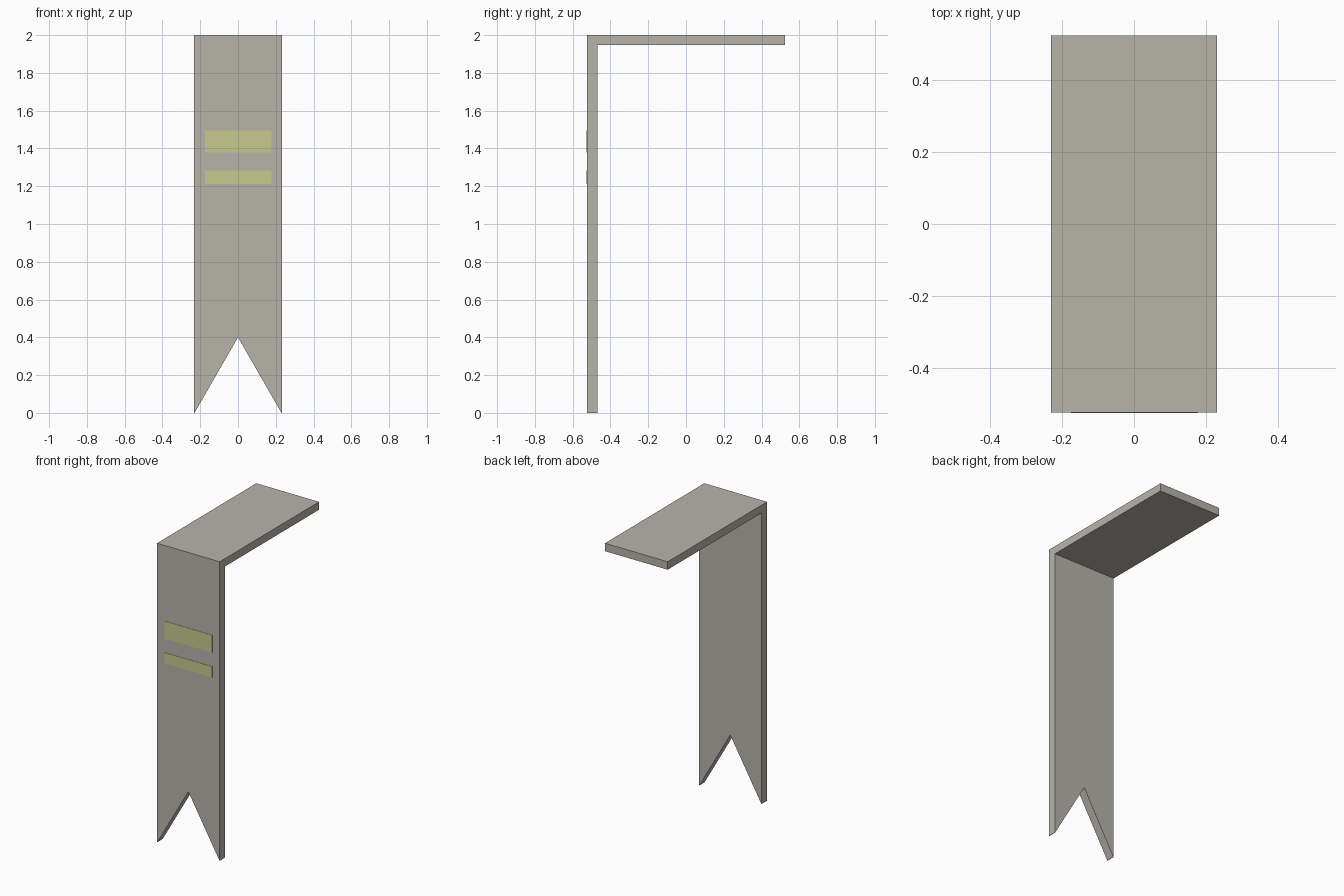
import bpy
import bmesh
from mathutils import Vector

if "Cube" in bpy.data.objects:
    bpy.data.objects.remove(bpy.data.objects["Cube"])

HALF_W = 0.232            # half width of the bent strip
FRONT, BACK = -0.525, 0.525
TOP = 2.0


def material(name, rgb):
    """Flat material from sRGB 0-255 values."""
    mat = bpy.data.materials.new(name)
    lin = [((c / 255 + 0.055) / 1.055) ** 2.4 for c in rgb]
    mat.diffuse_color = (*lin, 1.0)
    mat.use_nodes = True
    mat.node_tree.nodes["Principled BSDF"].inputs["Base Color"].default_value = mat.diffuse_color
    return mat


def prism(name, points, direction, mat):
    """Flat polygon extruded along a direction into a closed solid."""
    bm = bmesh.new()
    face = bm.faces.new([bm.verts.new(p) for p in points])
    new = bmesh.ops.extrude_face_region(bm, geom=[face])["geom"]
    verts = [g for g in new if isinstance(g, bmesh.types.BMVert)]
    bmesh.ops.translate(bm, verts=verts, vec=Vector(direction))
    bmesh.ops.recalc_face_normals(bm, faces=bm.faces)
    mesh = bpy.data.meshes.new(name)
    bm.to_mesh(mesh)
    bm.free()
    mesh.materials.append(mat)
    obj = bpy.data.objects.new(name, mesh)
    bpy.context.collection.objects.link(obj)
    return obj


grey = material("warm grey cloth", (183, 180, 170))
yellow = material("pale yellow stripe", (199, 202, 143))

# Bent strip: L profile with hanging front panel and flat top
profile = [(FRONT, 0), (-0.468, 0), (-0.468, 1.947),
           (BACK, 1.947), (BACK, TOP), (FRONT, TOP)]
strip = prism("bent_strip", [(-HALF_W, y, z) for y, z in profile],
              (2 * HALF_W, 0, 0), grey)

# Swallowtail notch in the lower end, leaving narrow tips on the ground
apex, tip_x, drop = 0.4, 0.23, 0.1
wide = tip_x * (apex + drop) / apex
cutter = prism("notch_cutter",
               [(-wide, -0.7, -drop), (wide, -0.7, -drop), (0, -0.7, apex)],
               (0, 0.4, 0), grey)
cutter.hide_render = True
notch = strip.modifiers.new("notch", "BOOLEAN")
notch.operation = "DIFFERENCE"
notch.solver = "EXACT"
notch.object = cutter
bpy.context.view_layer.objects.active = strip
bpy.ops.object.modifier_apply(modifier=notch.name)
bpy.data.objects.remove(cutter)

# Two thin stripes on the front panel
for name, low, high in (("wide_stripe", 1.378, 1.495),
                        ("narrow_stripe", 1.213, 1.284)):
    prism(name, [(-0.176, FRONT, low), (0.178, FRONT, low),
                 (0.178, FRONT, high), (-0.176, FRONT, high)],
          (0, -0.002, 0), yellow)
